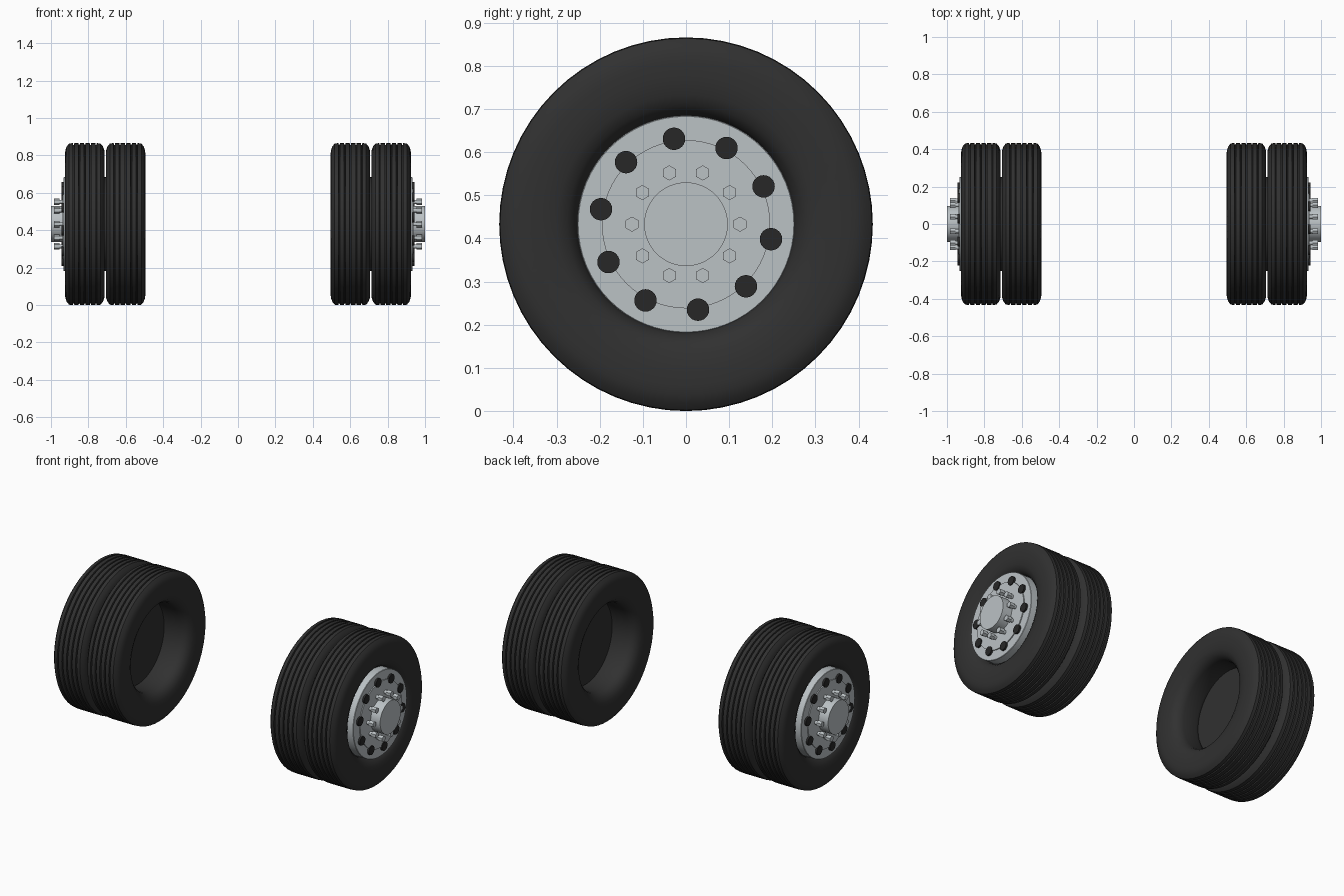
import bpy, bmesh
from math import cos, sin, pi, radians
from mathutils import Matrix, Vector

cube = bpy.data.objects.get("Cube")
if cube:
    bpy.data.objects.remove(cube)

AXLE_Z = 0.433


def material(name, color):
    m = bpy.data.materials.new(name)
    m.use_nodes = True
    m.diffuse_color = (*color, 1)
    m.node_tree.nodes["Principled BSDF"].inputs["Base Color"].default_value = (*color, 1)
    return m


rubber = material("dark rubber", (0.03, 0.03, 0.03))
black = material("black hole", (0.02, 0.02, 0.02))
silver = material("silver metal", (0.50, 0.54, 0.56))


def lathe(bm, profile, sides, center=(0, 0), closed=False, start=0.0):
    """Turn (x, radius) points around an axis parallel to x."""
    rings = []
    for x, r in profile:
        rings.append([bm.verts.new((x, center[0] + r * cos(start + 2 * pi * i / sides),
                                    center[1] + r * sin(start + 2 * pi * i / sides)))
                      for i in range(sides)])
    pairs = list(zip(rings, rings[1:]))
    if closed:
        pairs.append((rings[-1], rings[0]))
    else:
        bm.faces.new(rings[0])
        bm.faces.new(rings[-1])
    for a, b in pairs:
        for i in range(sides):
            j = (i + 1) % sides
            bm.faces.new((a[i], a[j], b[j], b[i]))


def finish(bm, name, mat, side):
    """Place a part on the axle; the opposite side is turned half round."""
    bmesh.ops.recalc_face_normals(bm, faces=bm.faces)
    turn = Matrix.Rotation(0 if side == "left" else pi, 4, "Z")
    bm.transform(Matrix.Translation(Vector((0, 0, AXLE_Z))) @ turn)
    mesh = bpy.data.meshes.new(name)
    bm.to_mesh(mesh)
    bm.free()
    mesh.materials.append(mat)
    obj = bpy.data.objects.new(f"{side}_{name}", mesh)
    bpy.context.collection.objects.link(obj)
    bpy.ops.object.select_all(action="DESELECT")
    obj.select_set(True)
    bpy.context.view_layer.objects.active = obj
    bpy.ops.object.shade_smooth_by_angle(angle=radians(35))


def turned(name, mat, side, profile, sides=64, closed=False):
    bm = bmesh.new()
    lathe(bm, profile, sides, closed=closed)
    finish(bm, name, mat, side)


def ring_of(name, mat, side, profile, sides, radius, first, start=0.0):
    bm = bmesh.new()
    for k in range(10):
        a = radians(first + 36 * k)
        lathe(bm, profile, sides, (radius * cos(a), radius * sin(a)), start=start)
    finish(bm, name, mat, side)


def tyre_profile(mid):
    # sidewall from bead to shoulder
    wall = [(0.045, 0.25), (0.07, 0.257), (0.09, 0.275), (0.101, 0.30), (0.106, 0.34),
            (0.106, 0.375), (0.104, 0.395), (0.097, 0.415), (0.084, 0.431)]
    # tread grooves cut between the ribs
    tread = []
    for g in (0.06, 0.03, 0, -0.03, -0.06):
        tread += [(g + 0.004, 0.433), (g + 0.002, 0.424), (g - 0.002, 0.424), (g - 0.004, 0.433)]
    other = [(-x, r) for x, r in reversed(wall)]
    return [(mid + x, r) for x, r in wall + tread + other]


for side in ("left", "right"):
    turned("outer_tyre", rubber, side, tyre_profile(0.819), closed=True)
    turned("inner_tyre", rubber, side, tyre_profile(0.601), closed=True)
    # dark drum closing the inside of the wheel pair
    turned("inner_drum", rubber, side, [(0.66, 0.251), (0.85, 0.251)])
    # wheel face, raised centre and hub
    turned("wheel_disc", silver, side, [(0.84, 0.252), (0.93, 0.252), (0.932, 0.25)])
    turned("wheel_centre", silver, side, [(0.925, 0.195), (0.938, 0.195)])
    turned("hub", silver, side, [(0.93, 0.097), (1.0, 0.097)], 48)
    # ventilation holes and wheel nuts
    ring_of("vent_holes", black, side, [(0.93, 0.026), (0.943, 0.026)], 24, 0.2, 26)
    ring_of("nut_stems", silver, side, [(0.93, 0.011), (0.958, 0.011)], 12, 0.125, 0)
    ring_of("wheel_nuts", silver, side, [(0.955, 0.0175), (0.983, 0.0175)], 6, 0.125, 0, pi / 6)
